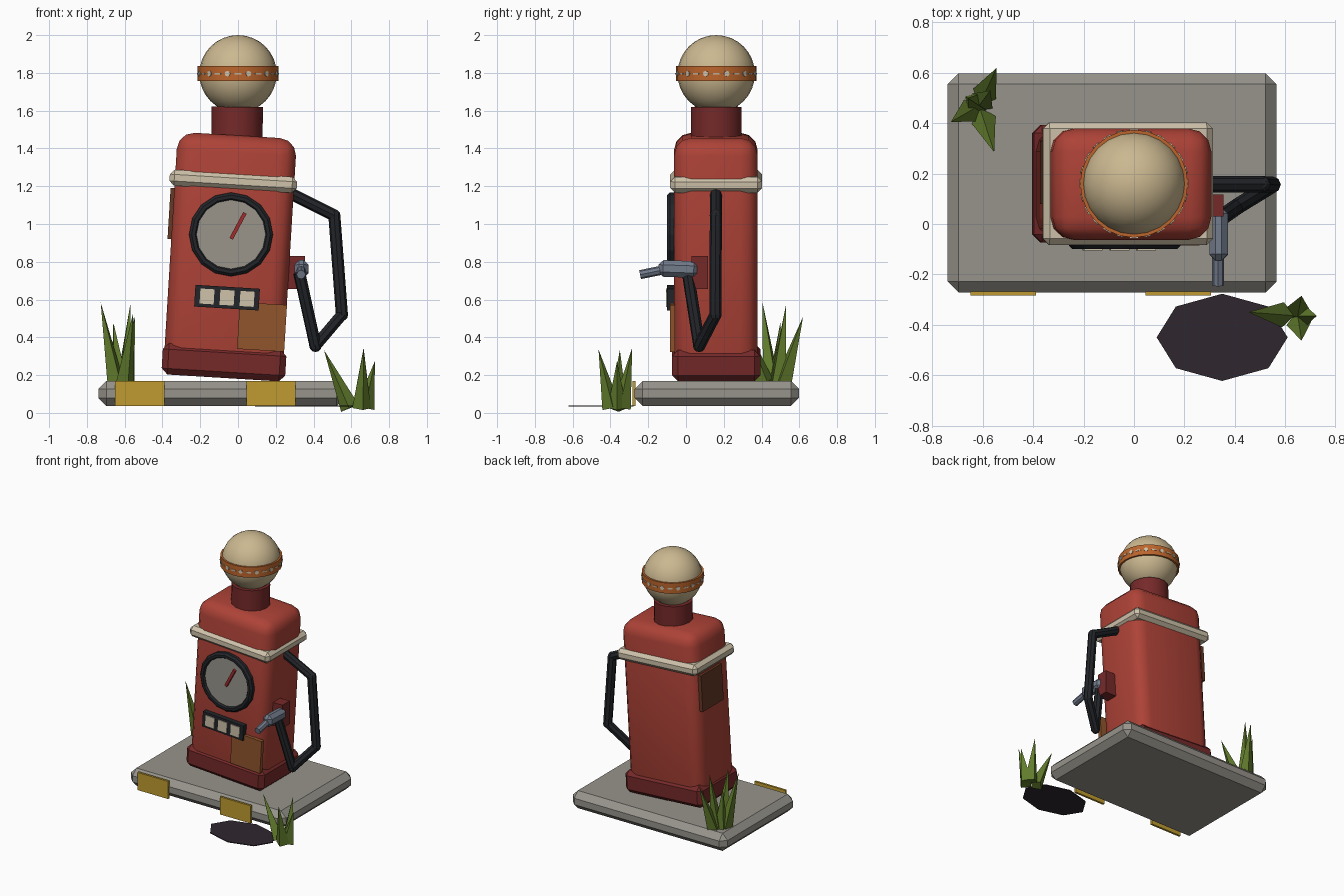
import bpy, bmesh
from math import sin, cos, pi, radians
from mathutils import Vector, Matrix

if "Cube" in bpy.data.objects:
    bpy.data.objects.remove(bpy.data.objects["Cube"])

COLOURS = {
    "red": (0.42, 0.055, 0.038), "dark_red": (0.18, 0.022, 0.022),
    "cream": (0.62, 0.54, 0.40), "globe": (0.60, 0.48, 0.28),
    "orange": (0.50, 0.13, 0.025), "rust": (0.28, 0.09, 0.025),
    "brown": (0.13, 0.04, 0.018), "black": (0.016, 0.018, 0.022),
    "steel": (0.17, 0.20, 0.26), "concrete": (0.31, 0.295, 0.26),
    "yellow": (0.52, 0.33, 0.03), "oil": (0.028, 0.02, 0.028),
    "grass": (0.12, 0.20, 0.025), "dial": (0.32, 0.30, 0.26),
    "needle": (0.35, 0.025, 0.025),
}
MATS = {}
for key, rgb in COLOURS.items():
    MATS[key] = bpy.data.materials.new(key)
    MATS[key].diffuse_color = (*rgb, 1)

LEAN = radians(3.5)   # the pump leans to the right
CY = 0.16             # pump centre line in y


def finish(name, bm, colour, smooth=False):
    bmesh.ops.recalc_face_normals(bm, faces=bm.faces[:])
    me = bpy.data.meshes.new(name)
    bm.to_mesh(me)
    bm.free()
    ob = bpy.data.objects.new(name, me)
    bpy.context.collection.objects.link(ob)
    me.materials.append(MATS[colour])
    if smooth:
        bpy.ops.object.select_all(action='DESELECT')
        ob.select_set(True)
        bpy.context.view_layer.objects.active = ob
        bpy.ops.object.shade_smooth_by_angle(angle=radians(35))
    return ob


def box(name, centre, size, colour, bevel=0.0, segs=1, tilt=0.0, pitch=0.0, smooth=False):
    bm = bmesh.new()
    bmesh.ops.create_cube(bm, size=1, matrix=Matrix.Diagonal((*size, 1)))
    if bevel:
        bmesh.ops.bevel(bm, geom=bm.edges[:], offset=bevel, segments=segs,
                        profile=0.5, affect='EDGES')
    ob = finish(name, bm, colour, smooth)
    ob.location = centre
    ob.rotation_euler = (pitch, tilt, 0)
    return ob


def add_cone(bm, a, b, r1, r2, sides):
    a, b = Vector(a), Vector(b)
    m = Matrix.Translation((a + b) / 2) @ (b - a).to_track_quat('Z', 'Y').to_matrix().to_4x4()
    bmesh.ops.create_cone(bm, cap_ends=True, segments=sides, radius1=r1, radius2=r2,
                          depth=(b - a).length, matrix=m)


def rod(name, a, b, r, sides, colour, smooth=False):
    bm = bmesh.new()
    add_cone(bm, a, b, r, r, sides)
    return finish(name, bm, colour, smooth)


def ring(name, profile, sides, colour, matrix, smooth=False):
    """Closed (radius, height) profile swept round the local z axis."""
    bm = bmesh.new()
    rows = [[bm.verts.new(matrix @ Vector((r * cos(t), r * sin(t), h))) for r, h in profile]
            for t in (2 * pi * i / sides for i in range(sides))]
    n = len(profile)
    for i in range(sides):
        p, q = rows[i], rows[(i + 1) % sides]
        for j in range(n):
            k = (j + 1) % n
            bm.faces.new((p[j], q[j], q[k], p[k]))
    return finish(name, bm, colour, smooth)


# Island slab with painted kerb stripes
box("concrete_island", (-0.087, 0.163, 0.103), (1.305, 0.87, 0.134), "concrete", 0.043)
for i, x in enumerate((-0.52, 0.175)):
    box(f"kerb_stripe_{i}", (x, -0.275, 0.103), (0.26, 0.016, 0.134), "yellow")

# Leaning pump cabinet
box("cabinet", (-0.042, 0.158, 0.835), (0.632, 0.442, 1.27), "red", 0.09, 3, LEAN, smooth=True)
box("plinth", (-0.074, 0.16, 0.268), (0.655, 0.468, 0.166), "dark_red", 0.032, 1, LEAN)
box("trim_band", (-0.025, 0.16, 1.226), (0.675, 0.487, 0.085), "cream", 0.025, 1, LEAN)

# Neck and globe
rod("neck", (-0.006, CY, 1.44), (-0.004, CY, 1.62), 0.136, 14, "dark_red", True)
bm = bmesh.new()
bmesh.ops.create_uvsphere(bm, u_segments=24, v_segments=16, radius=0.205,
                          matrix=Matrix.Translation((0, CY, 1.795)))
finish("globe", bm, "globe", True)
ring("globe_band", [(0.196, -0.04), (0.214, -0.04), (0.214, 0.04), (0.196, 0.04)], 24,
     "orange", Matrix.Translation((0, CY, 1.796)), True)

# Alternating dots and dashes round the globe band
bm = bmesh.new()
for i in range(24):
    m = (Matrix.Translation((0, CY, 1.796)) @ Matrix.Rotation(2 * pi * i / 24, 4, 'Z')
         @ Matrix.Translation((0, -0.214, 0)))
    if i % 2:
        bmesh.ops.create_cone(bm, cap_ends=True, segments=8, radius1=0.015, radius2=0.015,
                              depth=0.006, matrix=m @ Matrix.Rotation(pi / 2, 4, 'X'))
    else:
        bmesh.ops.create_cube(bm, size=1, matrix=m @ Matrix.Diagonal((0.036, 0.006, 0.009, 1)))
finish("globe_band_marks", bm, "cream")

# Dial
dx, dz = -0.037, 0.945
face_front = Matrix.Translation((dx, -0.07, dz)) @ Matrix.Rotation(pi / 2, 4, 'X')
ring("dial_rim", [(0.183, -0.02), (0.222, -0.02), (0.222, 0.016), (0.208, 0.03), (0.190, 0.03),
                  (0.183, 0.02)], 16, "black", face_front)
rod("dial_face", (dx, -0.05, dz), (dx, -0.083, dz), 0.19, 16, "dial")
box("dial_needle", (0.0, -0.09, 0.99), (0.02, 0.02, 0.155), "needle", tilt=radians(28))

# Counter with three windows
box("counter_panel", (-0.058, -0.075, 0.61), (0.342, 0.05, 0.115), "black", tilt=LEAN)
for i in (-1, 0, 1):
    box(f"counter_window_{i + 1}", (-0.058 + i * 0.106, -0.1, 0.61 - i * 0.0065),
        (0.075, 0.012, 0.08), "cream", tilt=LEAN)

# Rust patches
box("front_rust_patch", (0.127, -0.072, 0.455), (0.25, 0.028, 0.248), "rust", tilt=LEAN)
box("side_rust_patch", (-0.352, 0.205, 1.055), (0.026, 0.25, 0.27), "brown", tilt=LEAN)

# Hose: straight eight-sided lengths with rounded joints
path = [(0.27, 0.158, 1.165), (0.51, 0.158, 1.045), (0.55, 0.156, 0.52),
        (0.41, 0.07, 0.355), (0.325, 0.01, 0.74)]
bm = bmesh.new()
for a, b in zip(path, path[1:]):
    add_cone(bm, a, b, 0.032, 0.032, 8)
for p in path[1:-1]:
    bmesh.ops.create_uvsphere(bm, u_segments=8, v_segments=6, radius=0.033,
                              matrix=Matrix.Translation(p))
finish("hose", bm, "black")

# Nozzle on its holster
box("nozzle_holster", (0.305, 0.073, 0.743), (0.1, 0.088, 0.175), "dark_red")
box("nozzle_grip", (0.336, -0.04, 0.762), (0.074, 0.212, 0.088), "steel", 0.025, 1,
    pitch=radians(-2))
rod("nozzle_spout", (0.334, -0.12, 0.757), (0.334, -0.243, 0.732), 0.024, 8, "steel")

# Oil stain
bm = bmesh.new()
bmesh.ops.create_cone(bm, cap_ends=True, segments=8, radius1=1, radius2=1, depth=1,
                      matrix=Matrix.Translation((0.35, -0.45, 0.037))
                      @ Matrix.Diagonal((0.26, 0.173, 0.006, 1)))
finish("oil_stain", bm, "oil")

# Grass tufts: tapered blades leaning out to their tips
tufts = {
    "back_grass_tuft": ((-0.615, 0.47, 0.165), [
        (-0.727, 0.405, 0.585), (-0.545, 0.62, 0.51), (-0.555, 0.285, 0.53),
        (-0.57, 0.53, 0.575), (-0.66, 0.50, 0.48)]),
    "front_grass_tuft": ((0.65, -0.365, 0.026), [
        (0.455, -0.35, 0.333), (0.665, -0.463, 0.335), (0.725, -0.365, 0.275),
        (0.665, -0.285, 0.345)]),
}
for name, (root, tips) in tufts.items():
    bm = bmesh.new()
    for tip in tips:
        root_v, tip_v = Vector(root), Vector(tip)
        out = (tip_v - root_v) * Vector((0.3, 0.3, 0))
        add_cone(bm, root_v + out, tip_v, 0.05, 0.0, 4)
    finish(name, bm, "grass")

for m in bpy.data.materials:
    if m.users and not m.is_grease_pencil:
        m.use_nodes = True
        m.node_tree.nodes["Principled BSDF"].inputs["Base Color"].default_value = m.diffuse_color
